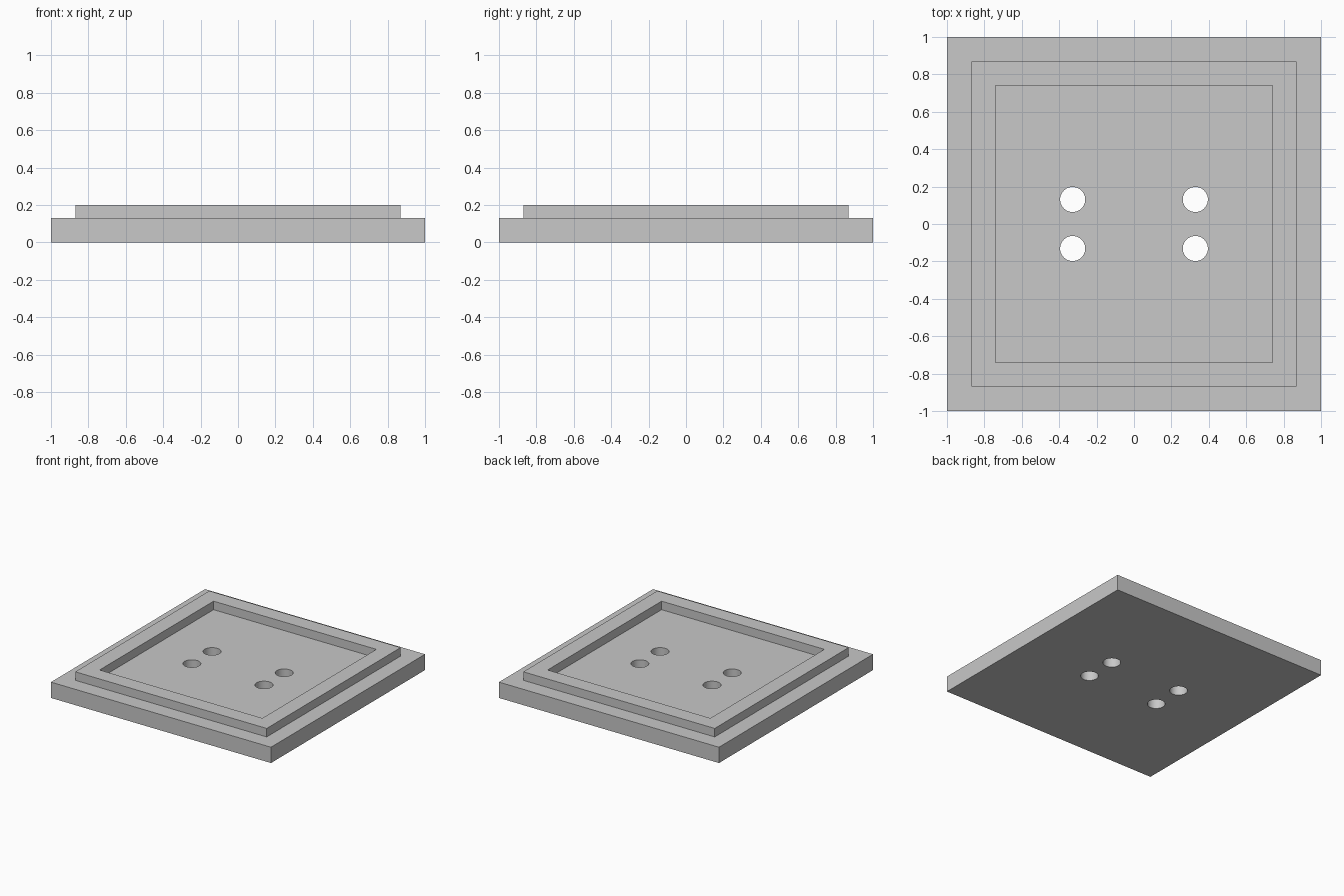
import bpy

cube = bpy.data.objects.get("Cube")
if cube:
    bpy.data.objects.remove(cube, do_unlink=True)

BASE_TOP, RIM_TOP = 0.13, 0.2
HOLE_X, HOLE_Y, HOLE_R = 0.328, 0.131, 0.067

grey = bpy.data.materials.new("plain grey")
grey.use_nodes = True
colour = (0.58, 0.58, 0.58, 1)
grey.diffuse_color = colour
grey.node_tree.nodes["Principled BSDF"].inputs["Base Color"].default_value = colour


def block(name, half, z0, z1):
    """Square block of the given half width between two heights."""
    bpy.ops.mesh.primitive_cube_add(size=2, location=(0, 0, (z0 + z1) / 2))
    ob = bpy.context.object
    ob.name = name
    ob.scale = (half, half, (z1 - z0) / 2)
    bpy.ops.object.transform_apply(location=True, rotation=False, scale=True)
    return ob


def combine(target, other, operation):
    """Apply a boolean and remove the helper object."""
    other.hide_render = True
    mod = target.modifiers.new("combine", "BOOLEAN")
    mod.operation, mod.solver, mod.object = operation, "EXACT", other
    bpy.context.view_layer.objects.active = target
    bpy.ops.object.modifier_apply(modifier=mod.name)
    bpy.data.objects.remove(other, do_unlink=True)


# Square base slab with a raised step
plate = block("stepped_plate", 1.0, 0, BASE_TOP)
combine(plate, block("raised_step", 0.87, BASE_TOP / 2, RIM_TOP), "UNION")

# Recess that leaves a rim, with its floor level with the slab
combine(plate, block("recess_cutter", 0.74, BASE_TOP, 2 * RIM_TOP), "DIFFERENCE")

# Four through holes
for sx in (-1, 1):
    for sy in (-1, 1):
        bpy.ops.mesh.primitive_cylinder_add(
            vertices=48, radius=HOLE_R, depth=1, location=(sx * HOLE_X, sy * HOLE_Y, 0))
        combine(plate, bpy.context.object, "DIFFERENCE")

plate.data.materials.clear()
plate.data.materials.append(grey)
for face in plate.data.polygons:
    face.material_index = 0

# Smooth hole walls, crisp edges elsewhere
bpy.ops.object.select_all(action="DESELECT")
plate.select_set(True)
bpy.context.view_layer.objects.active = plate
bpy.ops.object.shade_smooth_by_angle()
